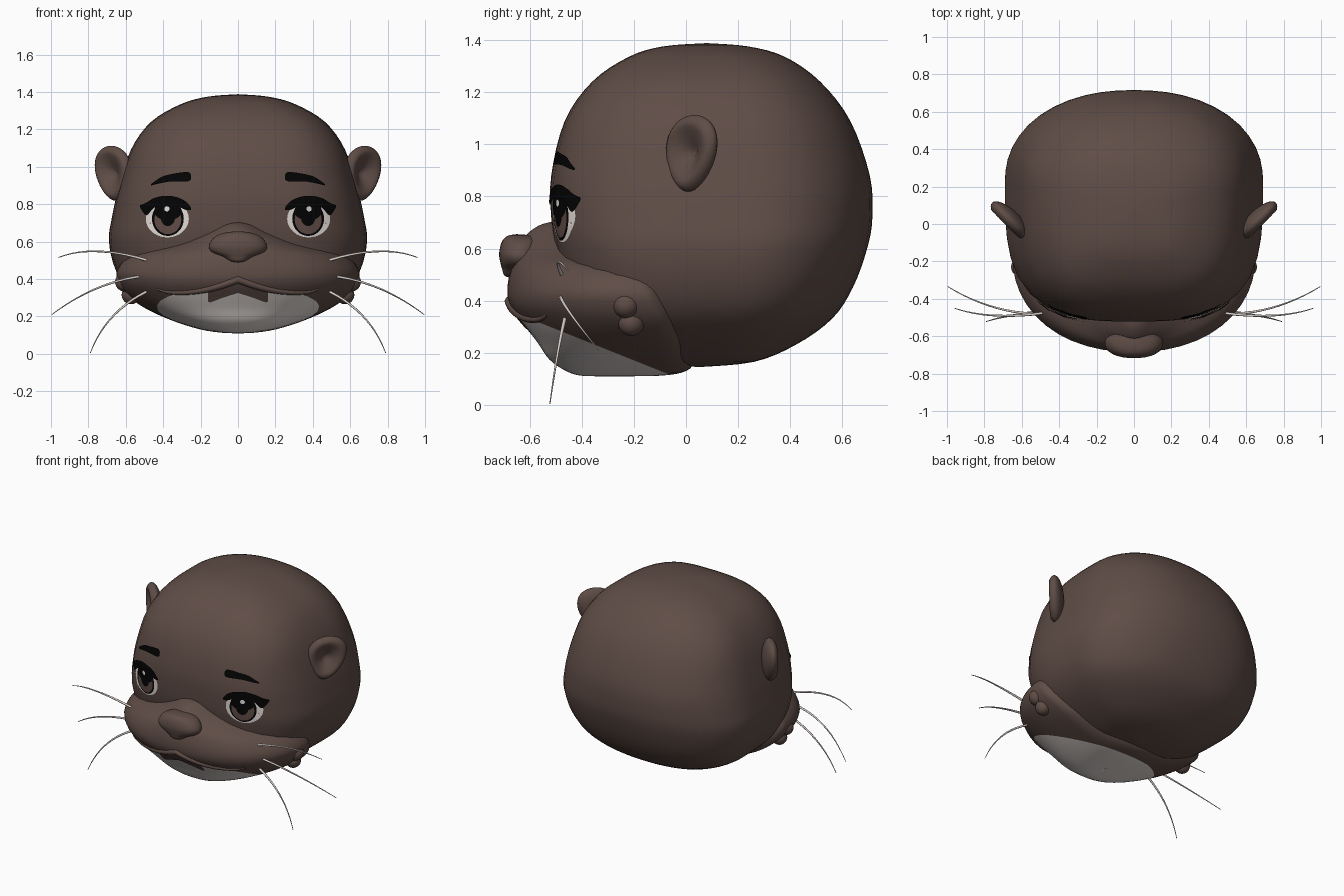
import bpy, bmesh, math
from mathutils import Vector
from mathutils.bvhtree import BVHTree

cube = bpy.data.objects.get("Cube")
if cube:
    bpy.data.objects.remove(cube)


def material(name, rgb, rough=0.8):
    m = bpy.data.materials.new(name)
    m.use_nodes = True
    m.diffuse_color = (*rgb, 1)
    node = m.node_tree.nodes["Principled BSDF"]
    node.inputs["Base Color"].default_value = (*rgb, 1)
    node.inputs["Roughness"].default_value = rough
    return m


FUR = material("brown fur", (0.115, 0.074, 0.062))
WHITE = material("warm white", (0.80, 0.74, 0.71))
BLACK = material("black", (0.001, 0.001, 0.001))
IRIS = material("iris brown", (0.125, 0.075, 0.063))
WHISKER = material("whisker white", (0.75, 0.68, 0.64))


def finish(name, bm, mats, mirror=False):
    """Turn a bmesh into a smooth object, optionally mirrored across x."""
    bmesh.ops.recalc_face_normals(bm, faces=bm.faces)
    me = bpy.data.meshes.new(name)
    bm.to_mesh(me)
    bm.free()
    me.shade_smooth()
    for m in mats:
        me.materials.append(m)
    ob = bpy.data.objects.new(name, me)
    bpy.context.collection.objects.link(ob)
    if mirror:
        ob.modifiers.new("mirror", "MIRROR").use_mirror_merge = False
    return ob


def spline_rows(rows, steps):
    """Catmull-Rom interpolation through rows of numbers."""
    out = []
    for i in range(len(rows) - 1):
        p = [rows[max(i - 1, 0)], rows[i], rows[i + 1], rows[min(i + 2, len(rows) - 1)]]
        for s in range(steps):
            t = s / steps
            out.append([b + 0.5 * t * (c - a + t * (2 * a - 5 * b + 4 * c - d
                        + t * (3 * (b - c) + d - a))) for a, b, c, d in zip(*p)])
    return out + [list(rows[-1])]


def loft(rows, widest, n_top, n_bottom, n_back, segs=48, steps=4):
    """Stack superellipse rings, top to bottom, given as (z, half width, front y, back y)."""
    bm = bmesh.new()
    rings = []
    levels = spline_rows(rows, steps)
    for i, (z, hw, yf, yb) in enumerate(levels):
        hw = max(hw, 0.001)
        mid = yf + widest * (yb - yf)
        n_front = n_top + (n_bottom - n_top) * i / len(levels)
        ring = []
        for k in range(segs):
            a = math.tau * k / segs
            c, s = math.cos(a), math.sin(a)
            n, depth = (n_back, yb - mid) if s > 0 else (n_front, mid - yf)
            r = (abs(c) ** n + abs(s) ** n) ** (-1 / n)
            ring.append(bm.verts.new((hw * r * c, mid + depth * r * s, z)))
        rings.append(ring)
    for lo, hi in zip(rings, rings[1:]):
        for k in range(segs):
            j = (k + 1) % segs
            bm.faces.new((lo[k], lo[j], hi[j], hi[k]))
    bm.faces.new(rings[0])
    bm.faces.new(rings[-1])
    return bm


def ball(name, centre, shape):
    """Mirrored pair of unit spheres reshaped by a function."""
    bm = bmesh.new()
    bmesh.ops.create_uvsphere(bm, u_segments=32, v_segments=20, radius=1)
    for v in bm.verts:
        v.co = shape(v.co) + Vector(centre)
    finish(name, bm, [FUR], True)


# Head
head_bm = loft([
    (1.388, 0, 0.08, 0.08), (1.375, 0.16, -0.09, 0.24), (1.335, 0.305, -0.22, 0.38),
    (1.24, 0.465, -0.36, 0.515), (1.09, 0.573, -0.465, 0.63), (0.88, 0.64, -0.517, 0.705),
    (0.72, 0.676, -0.517, 0.715), (0.6, 0.69, -0.5, 0.695), (0.45, 0.655, -0.46, 0.64),
    (0.33, 0.575, -0.4, 0.56), (0.23, 0.42, -0.28, 0.42), (0.165, 0.24, -0.12, 0.26),
    (0.145, 0, 0.05, 0.05)], 0.6, 3.3, 3.3, 2.25)
head_skin = BVHTree.FromBMesh(head_bm)
finish("head", head_bm, [FUR])

# Muzzle, with the pale chin split off along a slanted plane
muzzle_bm = loft([
    (0.705, 0, -0.5, -0.5), (0.69, 0.09, -0.56, -0.4), (0.65, 0.2, -0.615, -0.2),
    (0.59, 0.38, -0.645, -0.06), (0.53, 0.57, -0.67, -0.03), (0.45, 0.645, -0.685, 0),
    (0.38, 0.64, -0.675, 0.03), (0.31, 0.59, -0.625, 0.05), (0.24, 0.49, -0.57, 0.06),
    (0.175, 0.345, -0.525, 0.04), (0.13, 0.2, -0.46, 0), (0.112, 0.08, -0.4, -0.1),
    (0.11, 0, -0.3, -0.3)], 0.75, 1.6, 2.9, 2)
muzzle_skin = BVHTree.FromBMesh(muzzle_bm)
edge_point, edge_normal = Vector((0, -0.59, 0.327)), Vector((0, 0.4, 1))
bmesh.ops.bisect_plane(muzzle_bm, geom=muzzle_bm.verts[:] + muzzle_bm.edges[:] + muzzle_bm.faces[:],
                       plane_co=edge_point, plane_no=edge_normal)
for f in muzzle_bm.faces:
    f.material_index = int((f.calc_center_median() - edge_point).dot(edge_normal) < 0)
finish("muzzle", muzzle_bm, [FUR, WHITE])

# Nose
finish("nose", loft([
    (0.655, 0, -0.65, -0.65), (0.648, 0.07, -0.685, -0.58), (0.625, 0.125, -0.707, -0.55),
    (0.58, 0.155, -0.717, -0.55), (0.545, 0.142, -0.712, -0.55), (0.52, 0.09, -0.705, -0.55),
    (0.495, 0.05, -0.695, -0.56), (0.485, 0, -0.66, -0.66)], 0.5, 2.3, 2.3, 2, segs=32), [FUR])


# Cupped ears, narrower below, turned half forward and half outward
def ear_shape(p):
    u, w, v = p
    if w > 0:
        w -= 1.5 * max(0, 1 - math.hypot(u, v) / 0.8)
    u, w, v = 0.125 * u * (1 + 0.22 * v) + 0.018 * v, 0.055 * w, 0.147 * v
    return Vector(((u + w) * 0.707, (u - w) * 0.707, v))


ball("ears", (0.665, 0.02, 0.965), ear_shape)

# Small cheek tufts
ball("upper_cheek_tufts", (0.605, -0.23, 0.385), lambda p: p * 0.052)
ball("lower_cheek_tufts", (0.572, -0.21, 0.315), lambda p: p * 0.05)


def on_skin(skin, x, z, lift):
    hit = skin.ray_cast(Vector((x, -2, z)), Vector((0, 1, 0)))[0]
    return hit - Vector((0, lift, 0))


def disc(name, mat, x, z, rx, rz, lift):
    """Elliptic plate laid on the head."""
    bm = bmesh.new()
    segs, rings = 32, []
    for r in (0.02, 0.35, 0.7, 1):
        rings.append([bm.verts.new(on_skin(
            head_skin, x + rx * r * math.cos(math.tau * k / segs),
            z + rz * r * math.sin(math.tau * k / segs), lift)) for k in range(segs)])
    for a, b in zip(rings, rings[1:]):
        for k in range(segs):
            j = (k + 1) % segs
            bm.faces.new((a[k], a[j], b[j], b[k]))
    bm.faces.new(rings[0])
    finish(name, bm, [mat], True)


def strip(name, mat, rows, lift, skin=head_skin):
    """Plate between an upper and a lower edge, rows of (x, top z, bottom z)."""
    bm = bmesh.new()
    cols = [[bm.verts.new(on_skin(skin, x, top + (low - top) * t / 3, lift)) for t in range(4)]
            for x, top, low in spline_rows(rows, 4)]
    for a, b in zip(cols, cols[1:]):
        for t in range(3):
            bm.faces.new((a[t], a[t + 1], b[t + 1], b[t]))
    finish(name, bm, [mat], True)


# Eyes in thin layers
disc("eye_whites", WHITE, 0.378, 0.722, 0.115, 0.1, 0.003)
disc("iris_rims", BLACK, 0.375, 0.722, 0.085, 0.092, 0.005)
disc("irises", IRIS, 0.375, 0.718, 0.072, 0.078, 0.007)
disc("iris_shades", BLACK, 0.375, 0.762, 0.074, 0.048, 0.009)
disc("pupils", BLACK, 0.375, 0.728, 0.038, 0.045, 0.010)
disc("eye_glints", WHITE, 0.38, 0.775, 0.014, 0.014, 0.012)
strip("upper_lashes", BLACK, [
    (0.25, 0.78, 0.77), (0.28, 0.815, 0.77), (0.33, 0.838, 0.79), (0.39, 0.845, 0.795),
    (0.45, 0.832, 0.78), (0.49, 0.808, 0.74), (0.525, 0.795, 0.785)], 0.014)
strip("eyebrows", BLACK, [
    (0.25, 0.955, 0.935), (0.27, 0.972, 0.922), (0.35, 0.962, 0.922),
    (0.41, 0.945, 0.913), (0.465, 0.907, 0.9)], 0.010)

# Inner mouth below the middle of the lip
strip("inner_mouth", FUR, [(0, 0.385, 0.325), (0.08, 0.36, 0.3), (0.15, 0.335, 0.275),
                           (0.16, 0.33, 0.29)], 0.006, muzzle_skin)


def tube(name, points, radii, mat):
    cu = bpy.data.curves.new(name, "CURVE")
    cu.dimensions = "3D"
    cu.bevel_depth = 1
    cu.bevel_resolution = 2
    cu.use_fill_caps = True
    sp = cu.splines.new("POLY")
    sp.points.add(len(points) - 1)
    for pt, co, r in zip(sp.points, points, radii):
        pt.co = (*co, 1)
        pt.radius = r
    sp.use_smooth = True
    cu.materials.append(mat)
    bpy.context.collection.objects.link(bpy.data.objects.new(name, cu))


# Rounded upper lip
half = spline_rows([(0, 0.385), (0.1, 0.35), (0.2, 0.326), (0.3, 0.316), (0.38, 0.32), (0.43, 0.335)], 4)
lip = [(-x, z) for x, z in half[:0:-1]] + half
tube("upper_lip", [on_skin(muzzle_skin, x, z + 0.012, -0.004) for x, z in lip],
     [0.006 + 0.014 * (1 - abs(x) / 0.43) ** 0.5 for x, z in lip], FUR)

# Whiskers, three a side, each a tapering bend through three points
WHISKERS = {
    "upper": ((0.44, -0.47, 0.485), (0.73, -0.49, 0.547), (0.96, -0.45, 0.515)),
    "middle": ((0.45, -0.48, 0.42), (0.73, -0.45, 0.36), (0.995, -0.335, 0.21)),
    "lower": ((0.45, -0.46, 0.35), (0.66, -0.49, 0.21), (0.79, -0.522, 0.004)),
}
for side, sign in (("left", 1), ("right", -1)):
    for level, (a, b, c) in WHISKERS.items():
        a, b, c = (Vector((sign * p[0], p[1], p[2])) for p in (a, b, c))
        ts = [i / 12 for i in range(13)]
        tube(f"{side}_{level}_whisker",
             [a * (1 - t) * (1 - 2 * t) + b * 4 * t * (1 - t) + c * t * (2 * t - 1) for t in ts],
             [0.008 - 0.006 * t for t in ts], WHISKER)
